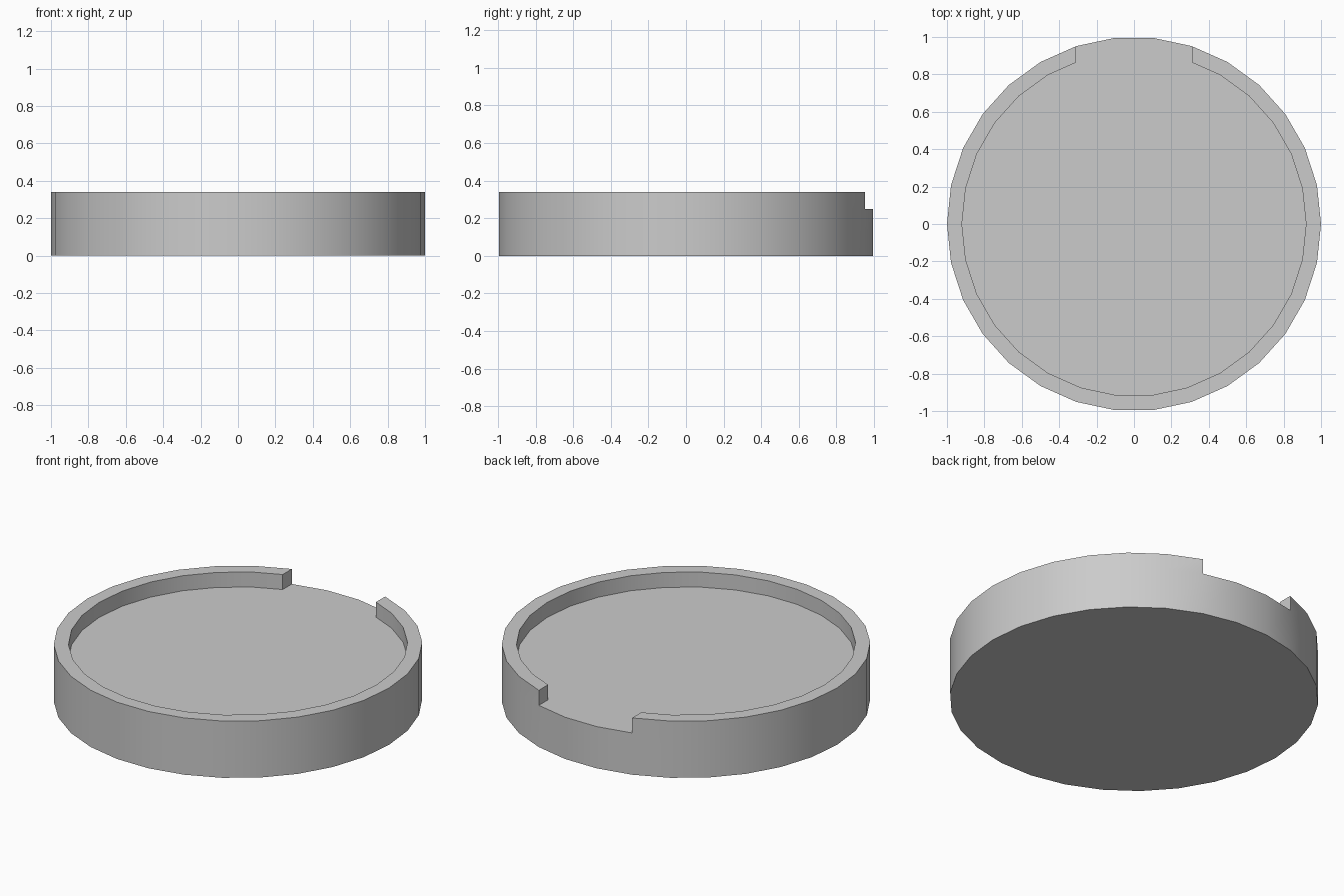
import bpy
import bmesh
from math import cos, sin, pi, radians

cube = bpy.data.objects.get("Cube")
if cube:
    bpy.data.objects.remove(cube, do_unlink=True)

SIDES = 30
INNER_R = 0.92
FLOOR_Z, RIM_Z = 0.25, 0.34
GAP_START, GAP_END = 6, 9        # corners on either side of the rear opening

grey = bpy.data.materials.new("plain grey")
grey.use_nodes = True
colour = (0.6, 0.6, 0.6, 1)
grey.diffuse_color = colour
grey.node_tree.nodes["Principled BSDF"].inputs["Base Color"].default_value = colour


def point(i, r):
    a = 2 * pi * i / SIDES
    return r * cos(a), r * sin(a)


def inner_point(i):
    """Inner rim corner, slid along its edge to make the opening's ends straight."""
    x, y = point(i, INNER_R)
    if i in (GAP_START, GAP_END):
        nx, ny = point(i - 1 if i == GAP_START else i + 1, INNER_R)
        gap_x = point(i, 1)[0]
        y += (ny - y) * (gap_x - x) / (nx - x)
        x = gap_x
    return x, y


bm = bmesh.new()


def ring(z, where, indices):
    return {i: bm.verts.new((*where(i), z)) for i in indices}


# Rim corners, running round the front from one side of the opening to the other
rim = [i % SIDES for i in range(GAP_END, SIDES + GAP_START + 1)]
outer = lambda i: point(i, 1)
bottom = ring(0, outer, range(SIDES))
middle = ring(FLOOR_Z, outer, range(SIDES))
top = ring(RIM_Z, outer, rim)
inner_low = ring(FLOOR_Z, inner_point, rim)
inner_top = ring(RIM_Z, inner_point, rim)

# Underside and outer wall of the base
bm.faces.new([bottom[i] for i in reversed(range(SIDES))])
for i in range(SIDES):
    j = (i + 1) % SIDES
    bm.faces.new((bottom[i], bottom[j], middle[j], middle[i]))

# Raised rim: outside, top and inside
for i, j in zip(rim, rim[1:]):
    bm.faces.new((middle[i], middle[j], top[j], top[i]))
    bm.faces.new((top[i], top[j], inner_top[j], inner_top[i]))
    bm.faces.new((inner_top[i], inner_top[j], inner_low[j], inner_low[i]))

# Straight ends of the rim at the opening
for i in (GAP_START, GAP_END):
    bm.faces.new((middle[i], top[i], inner_top[i], inner_low[i]))

# Recessed floor, reaching the outer edge through the opening
bm.faces.new([middle[i] for i in range(GAP_START, GAP_END + 1)]
             + [inner_low[i] for i in rim])
bmesh.ops.recalc_face_normals(bm, faces=bm.faces)

mesh = bpy.data.meshes.new("round_tray")
bm.to_mesh(mesh)
bm.free()
mesh.materials.append(grey)
tray = bpy.data.objects.new("round_tray", mesh)
bpy.context.collection.objects.link(tray)

# Smooth walls with crisp edges
bpy.ops.object.select_all(action='DESELECT')
tray.select_set(True)
bpy.context.view_layer.objects.active = tray
bpy.ops.object.shade_smooth_by_angle(angle=radians(30))
